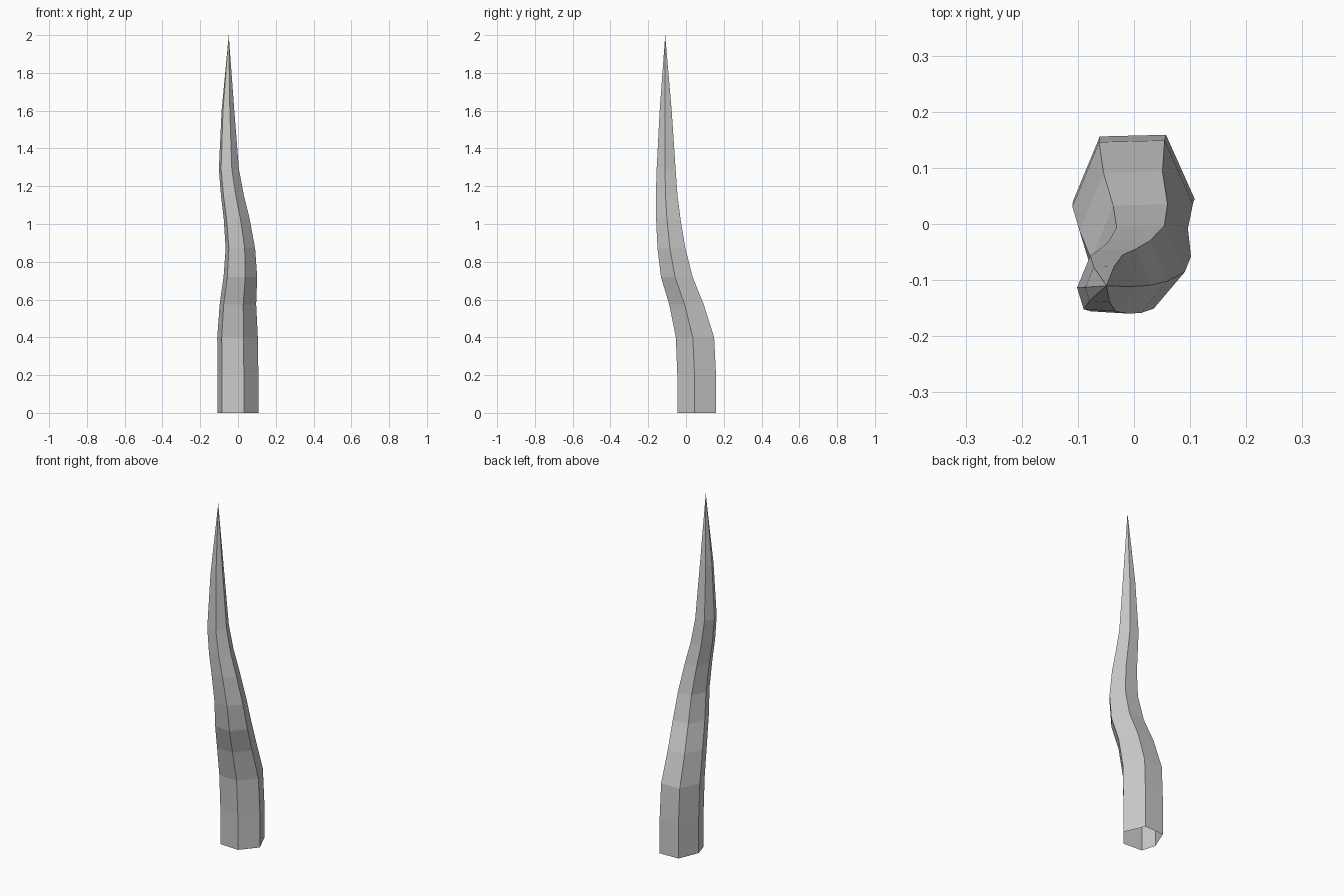
import bpy, bmesh

if "Cube" in bpy.data.objects:
    bpy.data.objects.remove(bpy.data.objects["Cube"])

# Irregular six-sided cross-section, relative to its centre
section = [(-0.061, 0.101), (0.057, 0.104), (0.108, -0.01),
           (0.031, -0.101), (-0.085, -0.094), (-0.109, -0.015)]

# Bent spine of the spike: centre x, centre y, height, scale
spine = [(0, 0.055, 0, 1), (0, 0.055, 0.2, 1), (-0.002, 0.046, 0.4, 0.99),
         (0, 0.001, 0.575, 0.89), (0.013, -0.05, 0.72, 0.82),
         (0.013, -0.078, 0.87, 0.72), (-0.007, -0.095, 1.03, 0.63),
         (-0.029, -0.103, 1.15, 0.56), (-0.048, -0.106, 1.29, 0.49),
         (-0.053, -0.108, 1.6, 0.31)]
tip_point = (-0.049, -0.11, 2.0)

bm = bmesh.new()
rings = [[bm.verts.new((cx + s * x, cy + s * y, z)) for x, y in section]
         for cx, cy, z, s in spine]

# Side faces, open at the base
n = len(section)
for low, high in zip(rings, rings[1:]):
    for i in range(n):
        j = (i + 1) % n
        bm.faces.new((low[j], low[i], high[i], high[j]))

# Pointed tip
tip = bm.verts.new(tip_point)
for i in range(n):
    bm.faces.new((rings[-1][(i + 1) % n], rings[-1][i], tip))

mesh = bpy.data.meshes.new("curved_spike")
bm.to_mesh(mesh)
bm.free()
bpy.context.collection.objects.link(bpy.data.objects.new("curved_spike", mesh))
